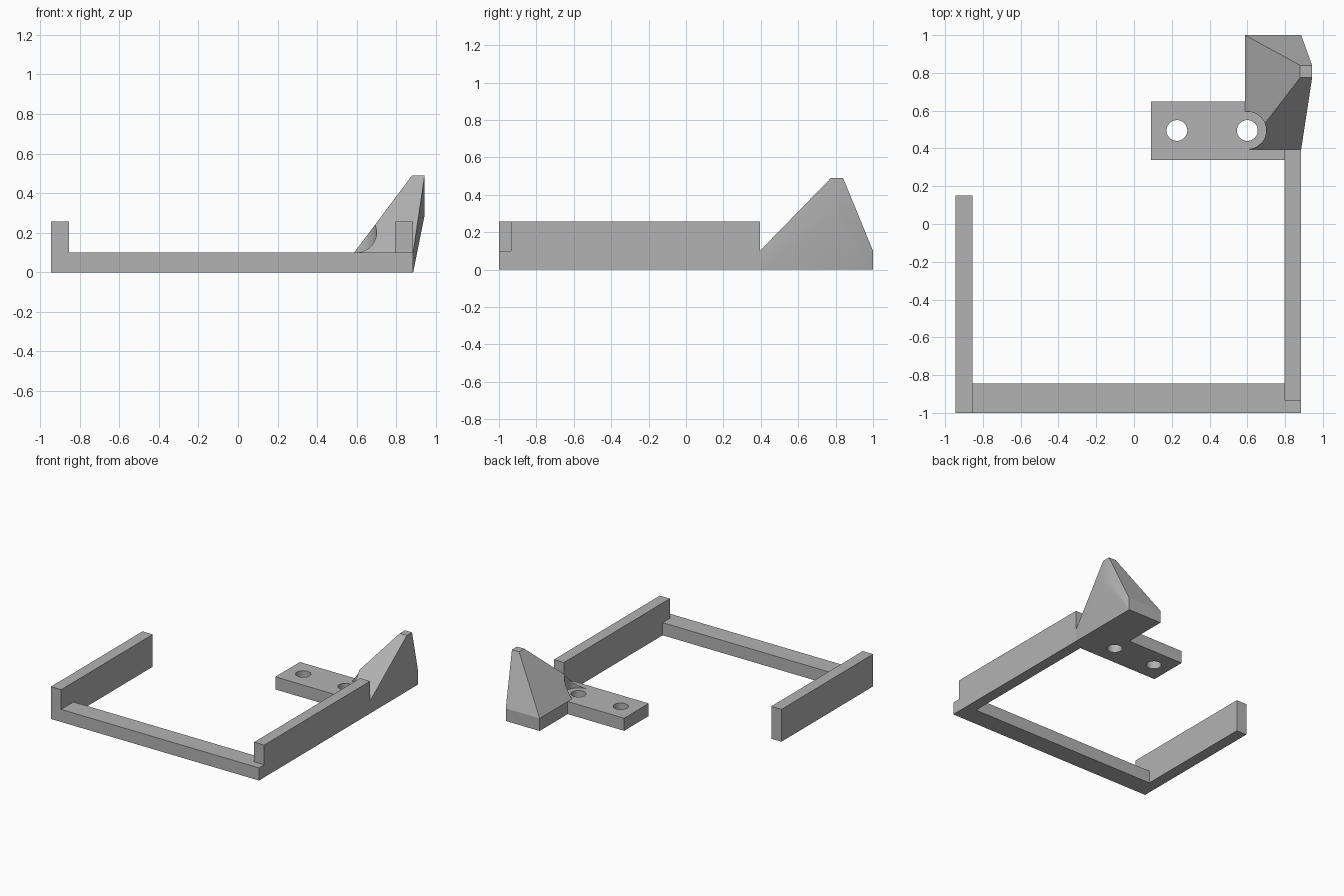
import bpy
import bmesh
from math import radians

cube = bpy.data.objects.get("Cube")
if cube:
    bpy.data.objects.remove(cube, do_unlink=True)

GREY = (0.45, 0.45, 0.45, 1.0)
grey = bpy.data.materials.new("plain grey")
grey.use_nodes = True
grey.diffuse_color = GREY
grey.node_tree.nodes["Principled BSDF"].inputs["Base Color"].default_value = GREY


def finish(name, bm):
    """Turn a bmesh into a named grey object."""
    bmesh.ops.recalc_face_normals(bm, faces=bm.faces)
    mesh = bpy.data.meshes.new(name)
    bm.to_mesh(mesh)
    bm.free()
    mesh.materials.append(grey)
    obj = bpy.data.objects.new(name, mesh)
    bpy.context.collection.objects.link(obj)
    return obj


def corners(xs, ys, zs):
    return [(x, y, z) for x in xs for y in ys for z in zs]


def hull(name, points):
    """Flat-sided solid around a set of corner points."""
    bm = bmesh.new()
    for p in points:
        bm.verts.new(p)
    bmesh.ops.convex_hull(bm, input=bm.verts)
    bmesh.ops.dissolve_limit(bm, angle_limit=radians(0.5),
                             verts=bm.verts, edges=bm.edges)
    return finish(name, bm)


def box(name, xs, ys, zs):
    return hull(name, corners(xs, ys, zs))


def side_profile(name, outline, x0, x1):
    """Extrude a (y, z) outline along x."""
    bm = bmesh.new()
    face = bm.faces.new([bm.verts.new((x0, y, z)) for y, z in outline])
    geom = bmesh.ops.extrude_face_region(bm, geom=[face])["geom"]
    moved = [v for v in geom if isinstance(v, bmesh.types.BMVert)]
    bmesh.ops.translate(bm, verts=moved, vec=(x1 - x0, 0, 0))
    return finish(name, bm)


def cylinder(name, x, y, z0, z1, radius):
    bm = bmesh.new()
    bmesh.ops.create_cone(bm, cap_ends=True, segments=48, radius1=radius,
                          radius2=radius, depth=z1 - z0)
    bmesh.ops.translate(bm, verts=bm.verts, vec=(x, y, (z0 + z1) / 2))
    return finish(name, bm)


def combine(target, tool, operation):
    """Apply a boolean and drop the tool object."""
    mod = target.modifiers.new(operation.lower(), "BOOLEAN")
    mod.operation = operation
    mod.solver = "EXACT"
    mod.object = tool
    bpy.ops.object.select_all(action="DESELECT")
    target.select_set(True)
    bpy.context.view_layer.objects.active = target
    bpy.ops.object.modifier_apply(modifier=mod.name)
    bpy.data.objects.remove(tool, do_unlink=True)


# Open frame: tall right-hand arm, low front bar, tall stepped rail
FLOOR = 0.1
box("right_arm", (-0.945, -0.855), (-1, 0.15), (0, 0.257))
box("front_bar", (-0.855, 0.885), (-1, -0.845), (0, FLOOR))
side_profile("left_rail",
             [(-0.845, 0), (0.395, 0), (0.395, 0.257), (-0.935, 0.257),
              (-0.935, FLOOR), (-0.845, FLOOR)], 0.797, 0.885)

# Leaning corner horn: block at the foot joined to a small block at the tip
horn = hull("corner_horn_and_tab",
            corners((0.587, 0.885), (0.395, 1), (0, FLOOR))
            + corners((0.88, 0.943), (0.775, 0.84), (0.29, 0.49)))

# Screw head clearance in the horn, then the mounting tab and its holes
HOLE_Y = 0.495
combine(horn, cylinder("clearance", 0.6, HOLE_Y, FLOOR, 0.7, 0.1), "DIFFERENCE")
combine(horn, box("tab", (0.09, 0.797), (0.34, 0.648), (0, FLOOR)), "UNION")
for hole_x in (0.227, 0.6):
    combine(horn, cylinder("hole", hole_x, HOLE_Y, -0.1, 0.3, 0.055), "DIFFERENCE")

bpy.ops.object.select_all(action="DESELECT")
horn.select_set(True)
bpy.context.view_layer.objects.active = horn
bpy.ops.object.shade_smooth_by_angle(angle=radians(20))
